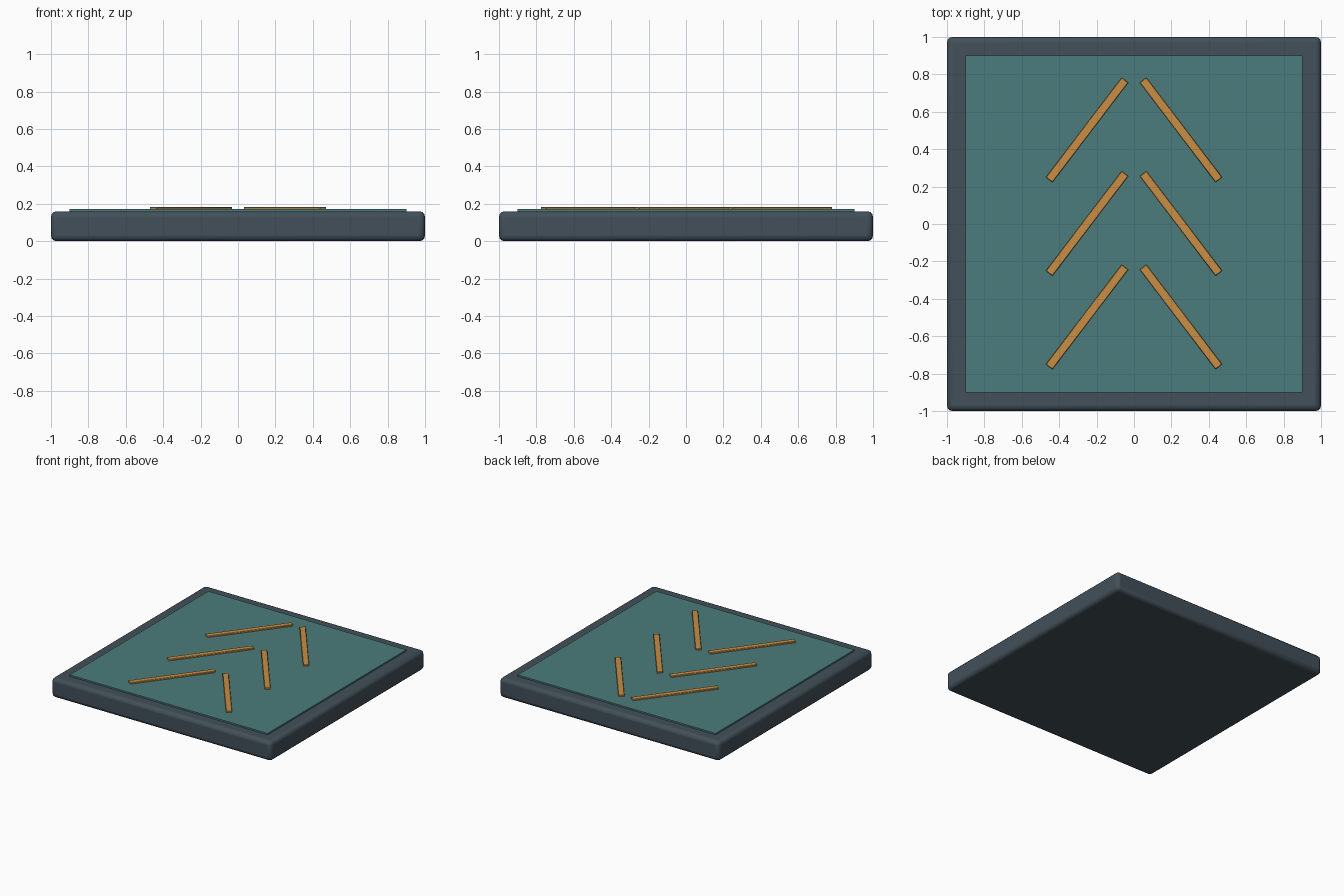
import bpy, math

if "Cube" in bpy.data.objects:
    bpy.data.objects.remove(bpy.data.objects["Cube"])

def material(name, color):
    m = bpy.data.materials.new(name)
    m.diffuse_color = (*color, 1)
    m.use_nodes = True
    m.node_tree.nodes["Principled BSDF"].inputs["Base Color"].default_value = m.diffuse_color
    return m

def box(name, size, loc, mat, bevel=0, segments=3, turn=0):
    bpy.ops.mesh.primitive_cube_add(size=1, location=loc)
    o = bpy.context.object
    o.name = name
    o.scale = size
    bpy.ops.object.transform_apply(location=False, rotation=False, scale=True)
    o.rotation_euler.z = turn
    o.data.materials.append(mat)
    if bevel:
        b = o.modifiers.new("bevel", 'BEVEL')
        b.width = bevel
        b.segments = segments
        bpy.ops.object.shade_smooth_by_angle(angle=math.radians(35))
    return o

slate = material("slate", (0.055, 0.08, 0.10))
teal = material("teal", (0.07, 0.20, 0.20))
orange = material("orange", (0.58, 0.27, 0.06))

# Rounded base slab and raised top panel
box("base_slab", (2, 2, 0.16), (0, 0, 0.08), slate, 0.03)
box("top_panel", (1.8, 1.8, 0.022), (0, 0, 0.161), teal)

# Three chevrons, each a mirrored pair of strips pointing to the back
for row, y in enumerate((-0.5, 0, 0.5), 1):
    for side, label in ((-1, "left"), (1, "right")):
        box(f"chevron_{row}_{label}", (0.045, 0.67, 0.022),
            (side * 0.251, y + 0.003, 0.173), orange, 0.003, 1, side * 0.65)
